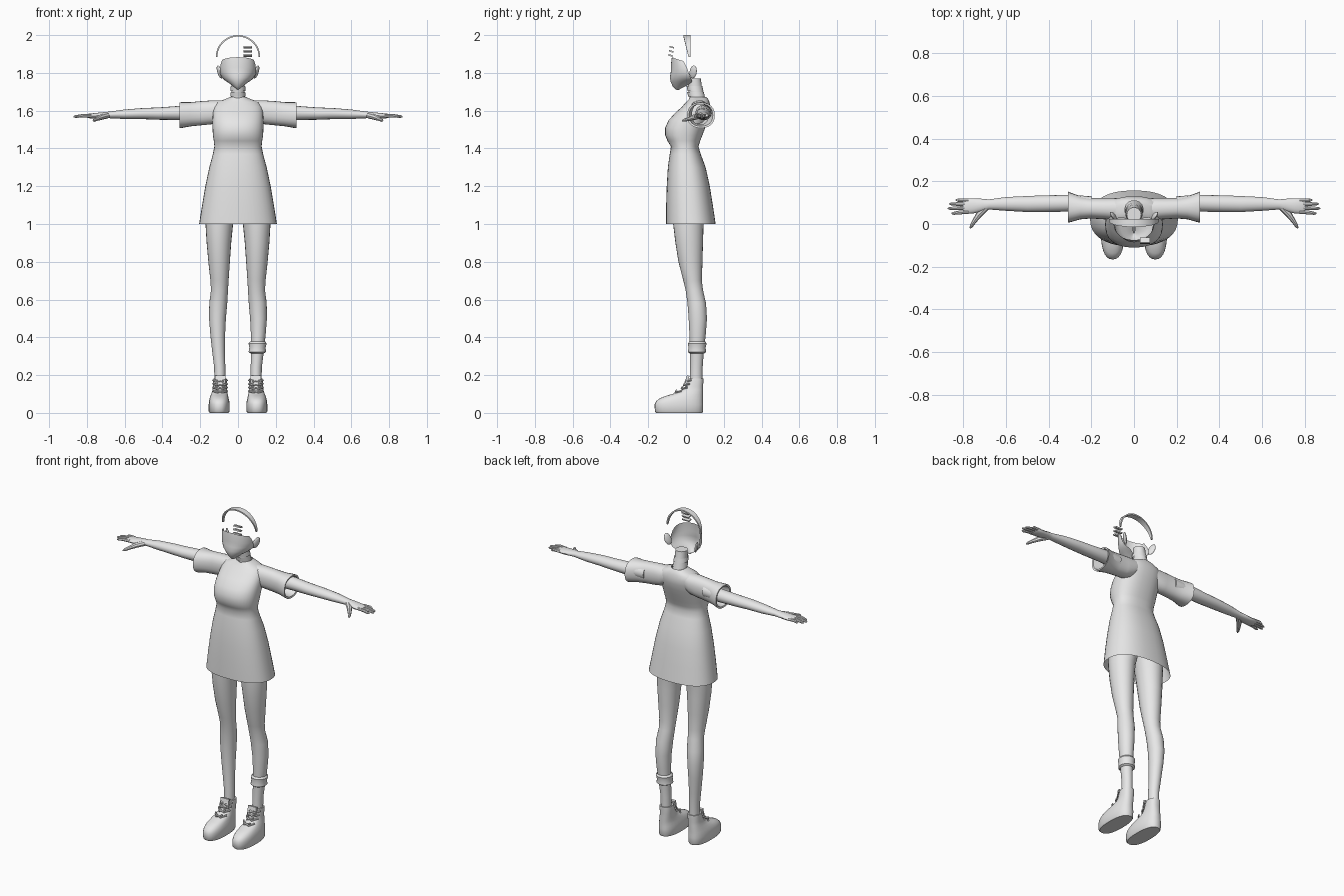
import bpy, bmesh, math
from mathutils import Vector

grey = bpy.data.materials.new("plain_grey")
grey.diffuse_color = (0.8, 0.8, 0.8, 1)


def finish(name, bm, angle=40):
    bmesh.ops.recalc_face_normals(bm, faces=bm.faces)
    me = bpy.data.meshes.new(name)
    bm.to_mesh(me)
    bm.free()
    me.materials.append(grey)
    ob = bpy.data.objects.new(name, me)
    bpy.context.collection.objects.link(ob)
    bpy.ops.object.select_all(action='DESELECT')
    ob.select_set(True)
    bpy.context.view_layer.objects.active = ob
    bpy.ops.object.shade_smooth_by_angle(angle=math.radians(angle))
    return ob


def skin(name, rings, caps=(True, True), closed=True, angle=40):
    """Bridge equal-length point rings into one surface."""
    bm = bmesh.new()
    vs = [[bm.verts.new(p) for p in r] for r in rings]
    n = len(vs[0])
    for a, b in zip(vs, vs[1:]):
        for i in range(n if closed else n - 1):
            j = (i + 1) % n
            bm.faces.new((a[i], a[j], b[j], b[i]))
    if caps[0]:
        bm.faces.new(vs[0])
    if caps[1]:
        bm.faces.new(vs[-1])
    return finish(name, bm, angle)


def oval(n, e):
    """Unit superellipse points."""
    out = []
    for i in range(n):
        t = 2 * math.pi * i / n
        c, s = math.cos(t), math.sin(t)
        out.append((math.copysign(abs(c) ** (2 / e), c), math.copysign(abs(s) ** (2 / e), s)))
    return out


def upright(name, secs, n=24, e=2, caps=(True, True), angle=40):
    """Sections (z, x_min, x_max, y_min, y_max) stacked upward."""
    return skin(name, [[((a + b) / 2 + (b - a) / 2 * u, (c + d) / 2 + (d - c) / 2 * v, z)
                        for u, v in oval(n, e)] for z, a, b, c, d in secs], caps, angle=angle)


def sideways(name, secs, s, n=16, e=2, caps=(True, True)):
    """Sections (x, y_min, y_max, z_min, z_max) stacked outward on side s."""
    return skin(name, [[(s * x, (a + b) / 2 + (b - a) / 2 * u, (c + d) / 2 + (d - c) / 2 * v)
                        for u, v in oval(n, e)] for x, a, b, c, d in secs], caps)


def limb(name, pts, n=8):
    """Round tube through (point, radius) pairs."""
    rings = []
    for i, (p, r) in enumerate(pts):
        d = Vector(pts[min(i + 1, len(pts) - 1)][0]) - Vector(pts[max(i - 1, 0)][0])
        q = d.to_track_quat('Z', 'Y')
        rings.append([Vector(p) + q @ Vector((r * u, r * v, 0)) for u, v in oval(n, 2)])
    return skin(name, rings)


def box(name, centre, size, tilt=0):
    bm = bmesh.new()
    bmesh.ops.create_cube(bm, size=1)
    for v in bm.verts:
        v.co = Vector((v.co.x * size[0], v.co.y * size[1], v.co.z * size[2]))
    ob = finish(name, bm)
    ob.location, ob.rotation_euler = centre, (tilt, 0, 0)
    return ob


def sym(z, w, a, b):
    return (z, -w, w, a, b)


# Dress: open at the hem, flared skirt, waist, bust and shoulders
upright("dress", [sym(*s) for s in (
    (1.0, .206, -.105, .157), (1.1, .190, -.105, .142), (1.2, .173, -.102, .126),
    (1.3, .152, -.096, .104), (1.37, .133, -.086, .078), (1.41, .125, -.08, .066),
    (1.44, .128, -.098, .075), (1.47, .133, -.110, .087), (1.51, .135, -.110, .102),
    (1.55, .135, -.092, .117), (1.59, .133, -.055, .128), (1.62, .128, -.022, .13),
    (1.645, .112, .0, .124), (1.66, .07, .015, .118), (1.672, .042, .022, .108))],
    n=36, e=2.35, caps=(False, False))

# Neck with a stacked collar
upright("neck", [sym(*s) for s in ((1.62, .05, .02, .11), (1.68, .036, .018, .098),
        (1.72, .034, .01, .085), (1.77, .034, .008, .078))], caps=(True, True))
for i, z in enumerate((1.675, 1.705)):
    upright("collar_band", [sym(z, .041, .012 - .004 * i, .1 - .008 * i),
            sym(z + .025, .038, .006 - .003 * i, .094 - .008 * i)], caps=(False, False))

# Face shell: open on the top and back
face = []
for z, w, front, back, rise in ((1.883, .086, -.075, -.015, -.02), (1.86, .092, -.078, -.003, -.016),
        (1.83, .096, -.079, .008, -.01), (1.80, .095, -.081, .016, -.004), (1.775, .086, -.086, .024, 0),
        (1.75, .07, -.08, .032, .012), (1.728, .046, -.07, .03, .024), (1.713, .024, -.055, .02, .03),
        (1.708, .006, -.042, .008, .026)):
    row = []
    for i in range(21):
        t = -math.pi / 2 + math.pi * i / 20
        c = max(0, math.cos(t))
        row.append((w * math.sin(t), back + (front - back) * c ** .9, z + rise * (1 - c)))
    face.append(row)
skin("face", face, (False, False), closed=False, angle=60)

# Hair band: thin arc, wider at the crown
arc = []
for i in range(25):
    t = math.pi * i / 24
    c, s = math.cos(t), math.sin(t)
    h = .005 + .014 * s
    y = .018 - .013 * s
    arc.append([(r * c, y + k * h, 1.885 + (r - .002) * s)
                for r, k in ((.117, -1), (.117, 1), (.109, 1), (.109, -1))])
skin("hair_band", arc)

# Three hair clips
for i in range(3):
    box("hair_clip", (.052, -.081 + .003 * i, 1.892 + .022 * i), (.046, .024, .008), -.25)

# Legs: sections for the positive side, mirrored for the other
leg = ((1.12, .0, .17, -.07, .11), (1.0, .026, .172, -.068, .093), (.9, .036, .166, -.056, .09),
       (.8, .043, .157, -.04, .087), (.7, .05, .146, -.014, .084), (.65, .053, .143, -.002, .09),
       (.58, .057, .152, .008, .106), (.5, .064, .153, .014, .111), (.42, .068, .147, .018, .105),
       (.32, .069, .136, .022, .094), (.24, .067, .126, .022, .088), (.14, .066, .125, .02, .087))
shoe = ((0, .05, .15, -.158, .086), (.008, .045, .155, -.165, .09), (.045, .045, .155, -.166, .091),
        (.062, .046, .154, -.158, .09), (.078, .05, .15, -.138, .09), (.092, .053, .145, -.1, .09),
        (.105, .056, .14, -.055, .09), (.12, .058, .135, -.022, .09), (.14, .058, .132, -.005, .09),
        (.165, .058, .132, .005, .092), (.182, .06, .13, .012, .092))


def flip(secs, s):
    return [(z, min(s * a, s * b), max(s * a, s * b), c, d) for z, a, b, c, d in secs]


for s, side in ((1, "left"), (-1, "right")):
    upright(side + "_leg", flip(leg, s))
    upright(side + "_shoe", flip(shoe, s), n=28, e=2.4)
    # Tongue and laces
    box(side + "_tongue", (s * .093, .006, .17), (.056, .014, .055), -.2)
    for k in range(4):
        z = .108 + .019 * k
        y = (-.052, -.02, -.008, .001)[k]
        for d in (-1, 1):
            limb(side + "_lace", [((s * .095 - d * .038, y + .026, z + .008), .005),
                                  ((s * .095 - d * .015, y - .004, z), .005),
                                  ((s * .095 + d * .024, y + .002, z + .012), .005)], 6)

    # Sleeve: flared open tube with a rolled lip
    sideways(side + "_sleeve", [(.05, .02, .118, 1.57, 1.655), (.10, .02, .122, 1.535, 1.655),
             (.14, .022, .122, 1.528, 1.654), (.2, .026, .122, 1.522, 1.65), (.25, .022, .13, 1.517, 1.645),
             (.3, .008, .148, 1.508, 1.645), (.31, .006, .152, 1.508, 1.643), (.308, .016, .142, 1.518, 1.634),
             (.25, .032, .12, 1.527, 1.635)], s, n=24, e=2.3, caps=(False, False))
    # Arm running into the palm
    sideways(side + "_arm", [(.2, .05, .13, 1.55, 1.63), (.31, .058, .137, 1.55, 1.625),
             (.42, .056, .134, 1.552, 1.617), (.5, .056, .131, 1.555, 1.614), (.6, .062, .126, 1.556, 1.606),
             (.68, .068, .115, 1.56, 1.595), (.71, .06, .118, 1.56, 1.592), (.75, .05, .12, 1.558, 1.588),
             (.79, .048, .12, 1.56, 1.584), (.8, .053, .114, 1.564, 1.58)], s)
    # Fingers and thumb
    for y0, y1, x in ((.11, .112, .835), (.093, .094, .865), (.075, .073, .872), (.057, .05, .855)):
        limb(side + "_finger", [((s * .775, y0, 1.574), .009), ((s * .82, (y0 + y1) / 2, 1.574), .009),
             ((s * (x - .01), y1, 1.569), .007), ((s * x, y1, 1.567), .003)])
    limb(side + "_thumb", [((s * .69, .08, 1.575), .016), ((s * .725, .045, 1.566), .015),
         ((s * .75, .01, 1.555), .01), ((s * .762, -.01, 1.549), .008), ((s * .767, -.02, 1.546), .003)])

    # Ear: flattened, tilted ellipsoid
    bm = bmesh.new()
    bmesh.ops.create_uvsphere(bm, u_segments=16, v_segments=10, radius=1)
    for v in bm.verts:
        v.co = Vector((v.co.x * .009, v.co.y * .021, v.co.z * .036))
    ear = finish(side + "_ear", bm)
    ear.location, ear.rotation_euler = (s * .097, .038, 1.805), (-.3, s * .2, -s * .5)

# Rolled leg warmer on one calf
upright("leg_warmer", [(.315, .068, .137, .02, .096), (.322, .056, .148, .01, .106), (.345, .06, .146, .013, .104),
        (.368, .056, .152, .01, .109), (.378, .066, .144, .018, .102)], caps=(False, False))
